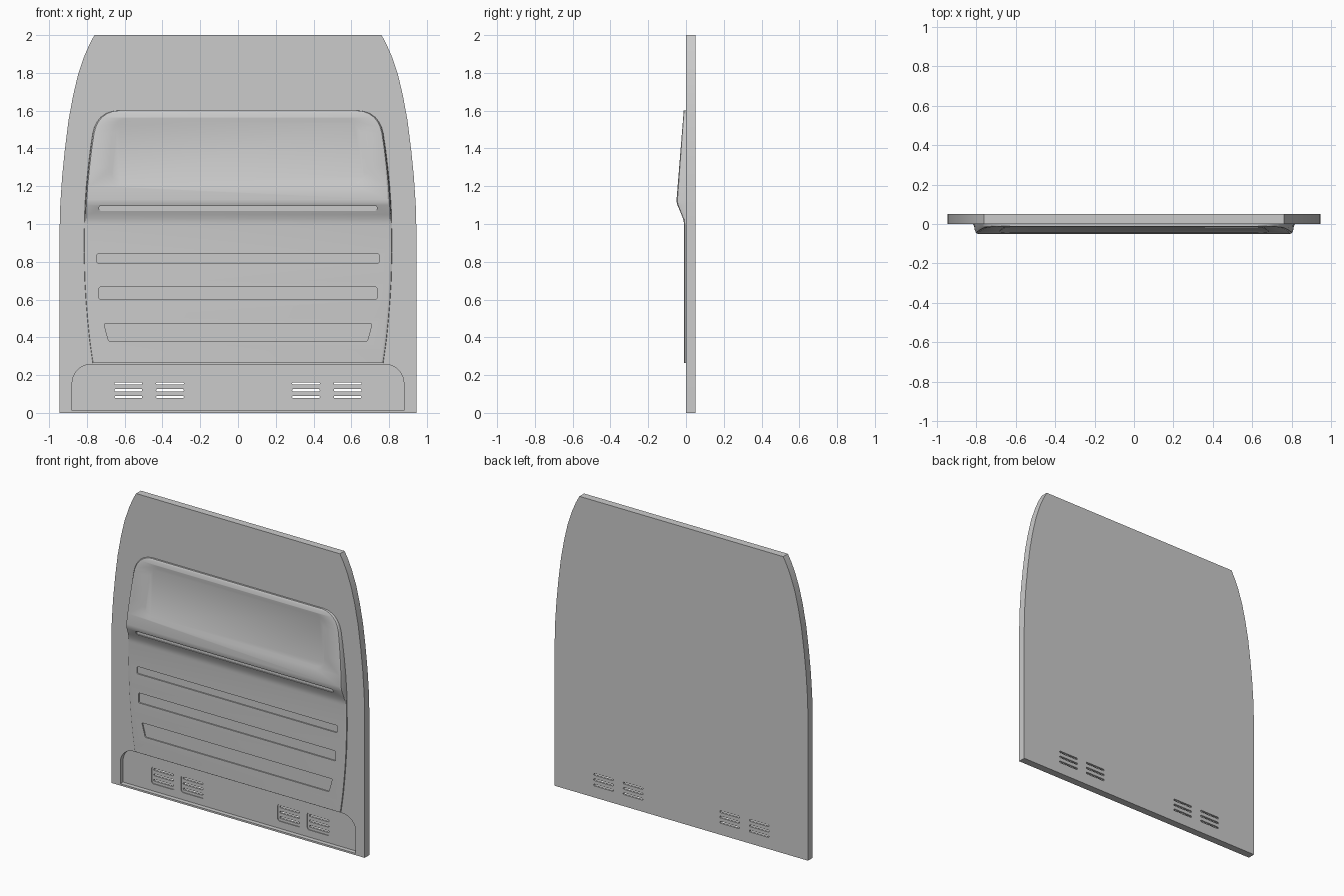
import bpy, bmesh, math
from mathutils import Vector

if "Cube" in bpy.data.objects:
    bpy.data.objects.remove(bpy.data.objects["Cube"])


def loft(bm, loops):
    """Closed solid through a series of equally long loops."""
    rings = [[bm.verts.new(p) for p in loop] for loop in loops]
    n = len(rings[0])
    for a, b in zip(rings, rings[1:]):
        for i in range(n):
            bm.faces.new((a[i], a[(i + 1) % n], b[(i + 1) % n], b[i]))
    bm.faces.new(rings[0][::-1])
    bm.faces.new(rings[-1])


def prism(bm, pts, y0, y1):
    loft(bm, [[(x, y, z) for x, z in pts] for y in (y0, y1)])


def rounded(corners, radii, n=8):
    """Round each corner of an xz polygon with an arc-like curve."""
    out = []
    for i, c in enumerate(corners):
        c = Vector(c)
        r = radii[i]
        if r == 0:
            out.append(tuple(c))
            continue
        a = c + (Vector(corners[i - 1]) - c).normalized() * r
        b = c + (Vector(corners[(i + 1) % len(corners)]) - c).normalized() * r
        w = math.sqrt(0.5)
        for k in range(n + 1):
            t = k / n
            p, q, s = (1 - t) ** 2, 2 * t * (1 - t) * w, t * t
            out.append(tuple((a * p + c * q + b * s) / (p + q + s)))
    return out


def trapezoid(xb, xt, z0, z1, r, cx=0, n=8):
    return rounded([(cx - xb, z0), (cx + xb, z0), (cx + xt, z1), (cx - xt, z1)], [r] * 4, n)


def make(name, bm):
    bmesh.ops.recalc_face_normals(bm, faces=bm.faces)
    me = bpy.data.meshes.new(name)
    bm.to_mesh(me)
    bm.free()
    ob = bpy.data.objects.new(name, me)
    bpy.context.collection.objects.link(ob)
    return ob


def cut(ob, bm):
    cutter = make("cutter", bm)
    cutter.hide_render = True
    mod = ob.modifiers.new("cut", 'BOOLEAN')
    mod.operation, mod.solver, mod.object = 'DIFFERENCE', 'EXACT', cutter
    bpy.context.view_layer.objects.active = ob
    bpy.ops.object.modifier_apply(modifier=mod.name)
    bpy.data.objects.remove(cutter)


def smooth(ob):
    bpy.ops.object.select_all(action='DESELECT')
    ob.select_set(True)
    bpy.context.view_layer.objects.active = ob
    bpy.ops.object.shade_smooth_by_angle(angle=math.radians(25))


def interp(table, z):
    for (z0, v0), (z1, v1) in zip(table, table[1:]):
        if z <= z1:
            return v0 + (v1 - v0) * (z - z0) / (z1 - z0)
    return table[-1][1]


# Wall panel with curved shoulders
side = [(0.945, 0), (0.945, 0.95), (0.941, 1.1), (0.931, 1.25), (0.916, 1.4), (0.897, 1.55),
        (0.873, 1.68), (0.847, 1.79), (0.815, 1.885), (0.787, 1.95), (0.76, 2.0)]
bm = bmesh.new()
prism(bm, side + [(-x, z) for x, z in reversed(side)], 0, 0.05)
panel = make("wall_panel", bm)

# Lower recess
bm = bmesh.new()
prism(bm, rounded([(-0.878, 0.012), (0.878, 0.012), (0.878, 0.257), (-0.878, 0.257)],
                  [0, 0, 0.1, 0.1]), -0.02, 0.03)
cut(panel, bm)

# Vent pads and through slots
pads, slots = bmesh.new(), bmesh.new()
for cx in (-0.58, -0.36, 0.36, 0.58):
    prism(pads, trapezoid(0.085, 0.085, 0.06, 0.175, 0.015, cx, 4), 0.02, 0.035)
    for z in (0.084, 0.12, 0.156):
        prism(slots, trapezoid(0.073, 0.073, z - 0.006, z + 0.006, 0.004, cx, 2), 0.015, 0.07)
cut(panel, pads)
cut(panel, slots)
smooth(panel)

# Raised centre moulding with a projecting shelf
width = [(0.263, 0.77), (0.33, 0.78), (0.4, 0.789), (0.5, 0.799), (0.6, 0.807), (0.7, 0.813),
         (0.85, 0.817), (1.0, 0.815), (1.1, 0.811), (1.2, 0.804), (1.3, 0.794), (1.4, 0.782),
         (1.48, 0.77), (1.51, 0.762), (1.54, 0.748), (1.565, 0.728), (1.585, 0.7),
         (1.596, 0.67), (1.6, 0.64)]
depth = [(0.263, -0.01), (0.99, -0.01), (1.01, -0.0115), (1.03, -0.016), (1.05, -0.024),
         (1.1, -0.0455), (1.115, -0.0492), (1.13, -0.05), (1.6, -0.012)]
loops = []
for z in sorted({z for z, _ in width + depth}):
    w, y = interp(width, z), interp(depth, z)
    half = [(w, 0.005), (w - 0.003, y * 0.6), (w - 0.008, y * 0.9), (w - 0.016, y)]
    loops.append([(x, v, z) for x, v in half] + [(-x, v, z) for x, v in reversed(half)])
bm = bmesh.new()
loft(bm, loops)
moulding = make("centre_moulding", bm)

# Grooves across the moulding and the soft window recess
bm = bmesh.new()
for xb, xt, z0, z1, r, floor in ((0.735, 0.735, 1.07, 1.096, 0.008, -0.026),
                                 (0.747, 0.747, 0.793, 0.842, 0.008, -0.002),
                                 (0.735, 0.735, 0.6, 0.667, 0.008, -0.002),
                                 (0.685, 0.71, 0.38, 0.472, 0.008, -0.002)):
    prism(bm, trapezoid(xb, xt, z0, z1, r, n=4), -0.1, floor)
window = []
for grow, d in ((0.012, -0.007), (-0.028, 0.007)):
    pts = trapezoid(0.7 + grow, 0.665 + grow, 1.19 - grow, 1.57 + grow, 0.085 + grow)
    window.append([(x, -0.05 + (z - 1.13) * 0.038 / 0.47 + d, z) for x, z in pts])
loft(bm, window)
cut(moulding, bm)
smooth(moulding)
